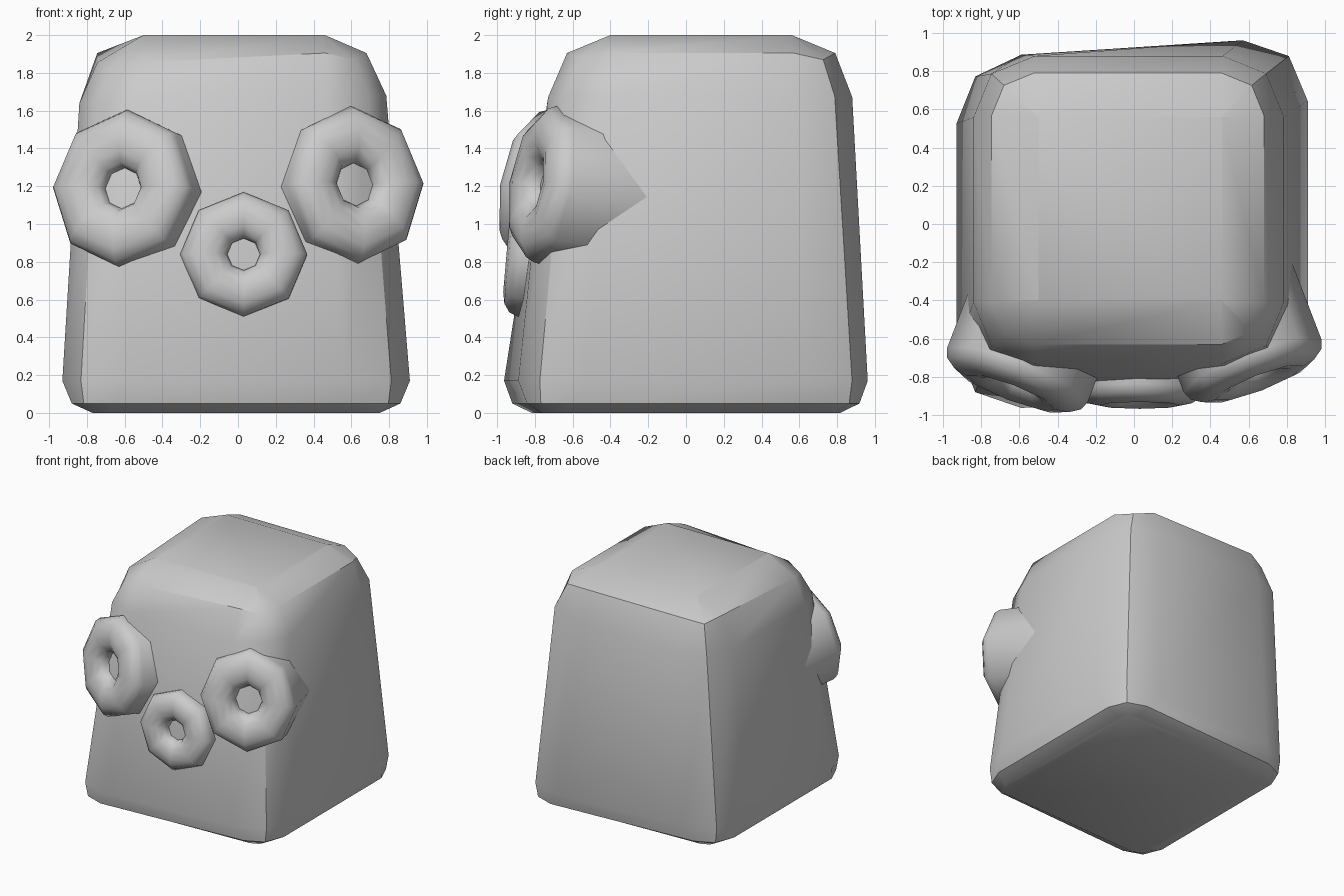
import bpy, bmesh, math
from mathutils import Matrix, Vector

if "Cube" in bpy.data.objects:
    bpy.data.objects.remove(bpy.data.objects["Cube"])


def finish(name, bm, angle):
    bmesh.ops.remove_doubles(bm, verts=bm.verts[:], dist=0.0005)
    bmesh.ops.recalc_face_normals(bm, faces=bm.faces[:])
    mesh = bpy.data.meshes.new(name)
    bm.to_mesh(mesh)
    bm.free()
    ob = bpy.data.objects.new(name, mesh)
    bpy.context.collection.objects.link(ob)
    bpy.ops.object.select_all(action='DESELECT')
    ob.select_set(True)
    bpy.context.view_layer.objects.active = ob
    bpy.ops.object.shade_smooth_by_angle(angle=math.radians(angle))
    return ob


def bridge(bm, loops):
    for a, b in zip(loops, loops[1:]):
        n = len(a)
        for i in range(n):
            j = (i + 1) % n
            bm.faces.new((a[i], a[j], b[j], b[i]))


# Body: tapered block with two-step rounded edges
def ring(z, x0, x1, y0, y1, r, shear=0.0, dip=0.0, slope=0.0):
    pts = []
    for cx, cy, sx, sy in ((x1, y1, 1, 1), (x0, y1, -1, 1),
                           (x0, y0, -1, -1), (x1, y0, 1, -1)):
        k = 0.29 * r
        tri = [(cx, cy - sy * r, 0), (cx - sx * k, cy - sy * k, -dip),
               (cx - sx * r, cy, 0)]
        if sx != sy:
            tri.reverse()
        for x, y, dz in tri:
            drop = -0.05 if dip and sx < 0 and sy < 0 else 0
            pts.append(Vector((x, y + shear * x, z + dz + drop + slope * x)))
    return pts


bm = bmesh.new()
rings = [
    ring(0.00, -0.77, 0.75, -0.79, 0.79, 0.10, 0.04),
    ring(0.05, -0.88, 0.86, -0.88, 0.88, 0.22, 0.06),
    ring(0.17, -0.93, 0.91, -0.925, 0.925, 0.34, 0.065),
    ring(1.66, -0.84, 0.785, -0.73, 0.88, 0.32, slope=0.025),
    ring(1.905, -0.745, 0.68, -0.63, 0.79, 0.22, dip=0.035),
    ring(2.00, -0.50, 0.46, -0.40, 0.56, 0.002),
]
loops = [[bm.verts.new(p) for p in r] for r in rings]
bridge(bm, loops)
bm.faces.new(loops[0])
bm.faces.new(loops[-1])
finish("body", bm, 38)


# Eight-sided rounded rings sunk into the front, with straight sleeves behind
def socket(name, loc, radius, hole, bulge, sleeve, yaw, tilt, squeeze=1.0):
    mid = (radius + hole) / 2
    half = (radius - hole) / 2
    profile = [(hole * 1.02, -0.12)]
    for i in range(7):
        a = math.pi * (1 - i / 6)
        profile.append((mid + half * math.cos(a), bulge * math.sin(a)))
    profile.append((radius, -sleeve))
    rot = (Matrix.Translation(loc) @ Matrix.Rotation(math.radians(yaw), 4, 'Z')
           @ Matrix.Rotation(math.radians(-tilt), 4, 'X'))
    bm = bmesh.new()
    loops = []
    for r, d in profile:
        loops.append([bm.verts.new(rot @ Vector((
            r * squeeze * math.cos(i * math.pi / 4), -d,
            r * math.sin(i * math.pi / 4)))) for i in range(8)])
    bridge(bm, loops)
    return finish(name, bm, 60)


socket("right_eye", (0.62, -0.74, 1.21), 0.42, 0.115, 0.10, 0.48, 21, 9, 0.92)
socket("left_eye", (-0.61, -0.79, 1.19), 0.42, 0.11, 0.10, 0.48, -21, 9, 0.94)
socket("nose", (0.03, -0.865, 0.84), 0.33, 0.085, 0.085, 0.15, 0, 5, 1.02)
